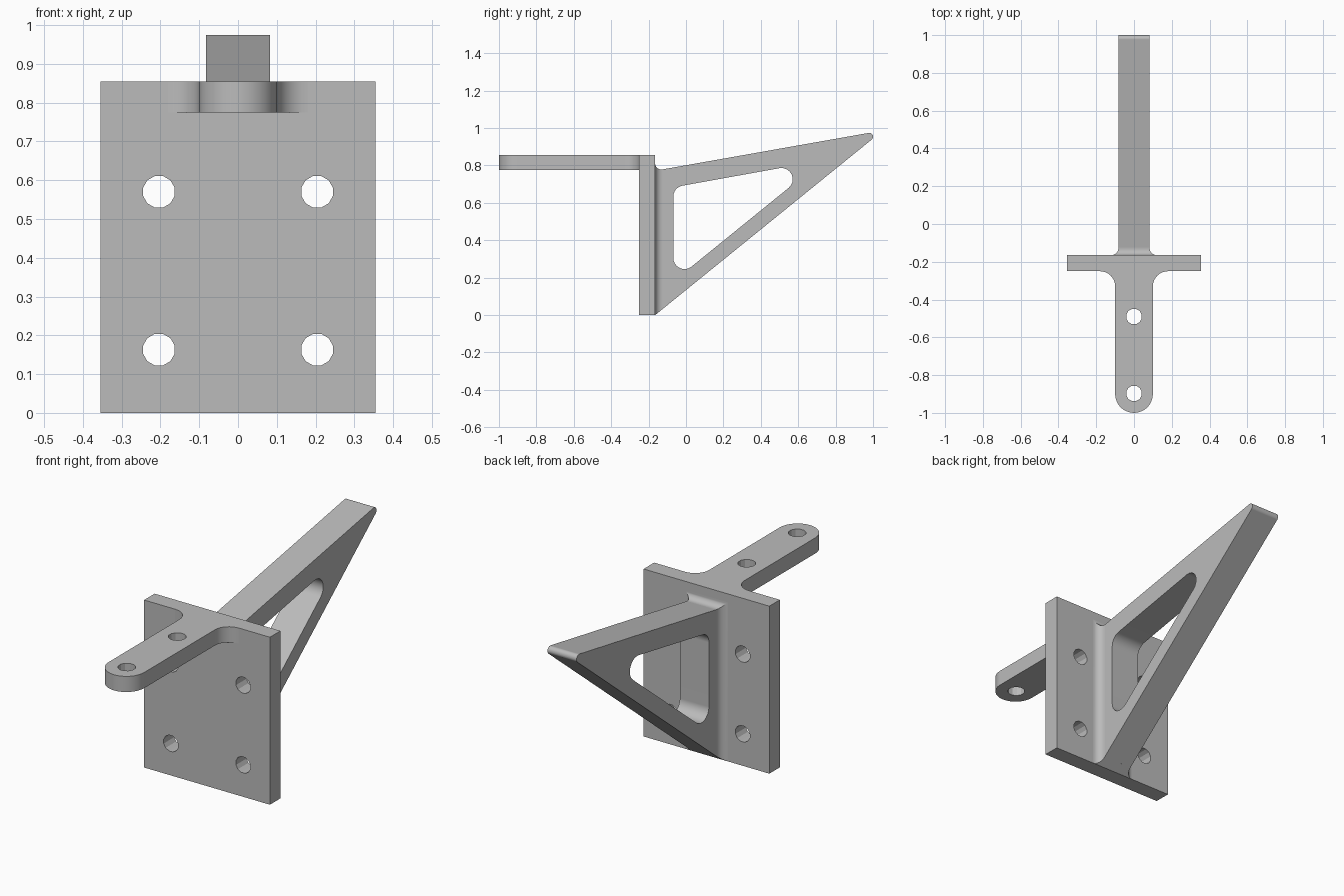
import bpy, bmesh, math
from mathutils import Vector

cube = bpy.data.objects.get("Cube")
if cube:
    bpy.data.objects.remove(cube, do_unlink=True)

grey = bpy.data.materials.new("plain_grey")
grey.use_nodes = True
grey.diffuse_color = (0.5, 0.5, 0.5, 1)
grey.node_tree.nodes["Principled BSDF"].inputs["Base Color"].default_value = (0.5, 0.5, 0.5, 1)


def rounded(corners, steps=8):
    """Outline from (u, v, radius) corners, each replaced by a tangent arc."""
    out = []
    for i, (u, v, r) in enumerate(corners):
        p = Vector((u, v))
        if r == 0:
            out.append(p)
            continue
        a = (Vector(corners[i - 1][:2]) - p).normalized()
        b = (Vector(corners[(i + 1) % len(corners)][:2]) - p).normalized()
        half = a.angle(b) / 2
        centre = p + (a + b).normalized() * r / math.sin(half)
        start = p + a * r / math.tan(half) - centre
        end = p + b * r / math.tan(half) - centre
        sweep = start.angle_signed(end)
        for k in range(steps + 1):
            t = -sweep * k / steps
            c, s = math.cos(t), math.sin(t)
            out.append(centre + Vector((c * start.x - s * start.y, s * start.x + c * start.y)))
    # drop coincident neighbours where arcs meet
    return [p for i, p in enumerate(out) if (p - out[i - 1]).length > 1e-4]


def circle(u, v, r=0.042, sides=12):
    turn = math.tau / sides
    return [Vector((u + r * math.cos((k + 0.5) * turn), v + r * math.sin((k + 0.5) * turn)))
            for k in range(sides)]


def finish(bm, name):
    bmesh.ops.recalc_face_normals(bm, faces=bm.faces[:])
    mesh = bpy.data.meshes.new(name)
    bm.to_mesh(mesh)
    bm.free()
    mesh.materials.append(grey)
    obj = bpy.data.objects.new(name, mesh)
    bpy.context.collection.objects.link(obj)
    bpy.ops.object.select_all(action='DESELECT')
    obj.select_set(True)
    bpy.context.view_layer.objects.active = obj
    bpy.ops.object.shade_smooth_by_angle(angle=math.radians(22))
    normals = obj.modifiers.new("flat_panels", 'WEIGHTED_NORMAL')
    normals.keep_sharp = True
    return obj


def slab(name, loops, place, start, end):
    """Fill an outline with holes and extrude it between two depths."""
    bm = bmesh.new()
    for loop in loops:
        vs = [bm.verts.new(place(p.x, p.y, start)) for p in loop]
        for i, v in enumerate(vs):
            bm.edges.new((vs[i - 1], v))
    axis = Vector(place(0, 0, 1))
    bmesh.ops.triangle_fill(bm, use_beauty=True, use_dissolve=False,
                            edges=bm.edges[:], normal=axis)
    ext = bmesh.ops.extrude_face_region(bm, geom=bm.faces[:], use_keep_orig=True)
    moved = [g for g in ext["geom"] if isinstance(g, bmesh.types.BMVert)]
    bmesh.ops.translate(bm, verts=moved, vec=axis * (end - start))
    return finish(bm, name)


FRONT, BACK, TOP = -0.25, -0.165, 0.855
BRACE_W, FILLET = 0.082, 0.04

# Mounting plate with four bolt holes
plate = rounded([(-0.355, 0, 0), (0.355, 0, 0), (0.355, TOP, 0), (-0.355, TOP, 0)])
bolts = [circle(x, z) for x in (-0.204, 0.204) for z in (0.163, 0.57)]
slab("mounting_plate", [plate] + bolts, lambda u, v, d: (u, d, v), FRONT, BACK)

# Round-ended front arm, flaring into the plate
arm = rounded([(-0.18, FRONT, 0), (-0.1, FRONT, 0.08), (-0.1, -1, 0.1),
               (0.1, -1, 0.1), (0.1, FRONT, 0.08), (0.18, FRONT, 0)])
slab("front_arm", [arm, circle(0, -0.49), circle(0, -0.897)],
     lambda u, v, d: (u, v, d), 0.775, TOP)

# Triangular rear brace with a rounded window
brace = rounded([(BACK, 0, 0), (1, 0.944, 0.02), (1, 0.978, 0.02), (BACK, 0.772, 0)])
window = rounded([(-0.068, 0.18, 0.06), (0.73, 0.827, 0.06), (-0.068, 0.683, 0.06)])
slab("rear_brace", [brace, window], lambda u, v, d: (d, u, v), -BRACE_W, BRACE_W)

# Concave fillet between brace and plate, lofted through rectangular sections
bm = bmesh.new()
rings = []
for k in range(9):
    t = k / 8 * math.pi / 2
    y = BACK + FILLET * (1 - math.cos(t))
    grow = FILLET * (1 - math.sin(t))
    w = BRACE_W + grow
    low = 0.81 * (y - BACK)
    high = 0.772 + 0.177 * (y - BACK) + grow
    rings.append([bm.verts.new((x, y, z)) for x, z in
                  ((-w, low), (w, low), (w, high), (-w, high))])
for a, b in zip(rings, rings[1:]):
    for i in range(4):
        bm.faces.new((a[i - 1], a[i], b[i], b[i - 1]))
bm.faces.new(rings[0])
bm.faces.new(rings[-1])
finish(bm, "brace_fillet")
